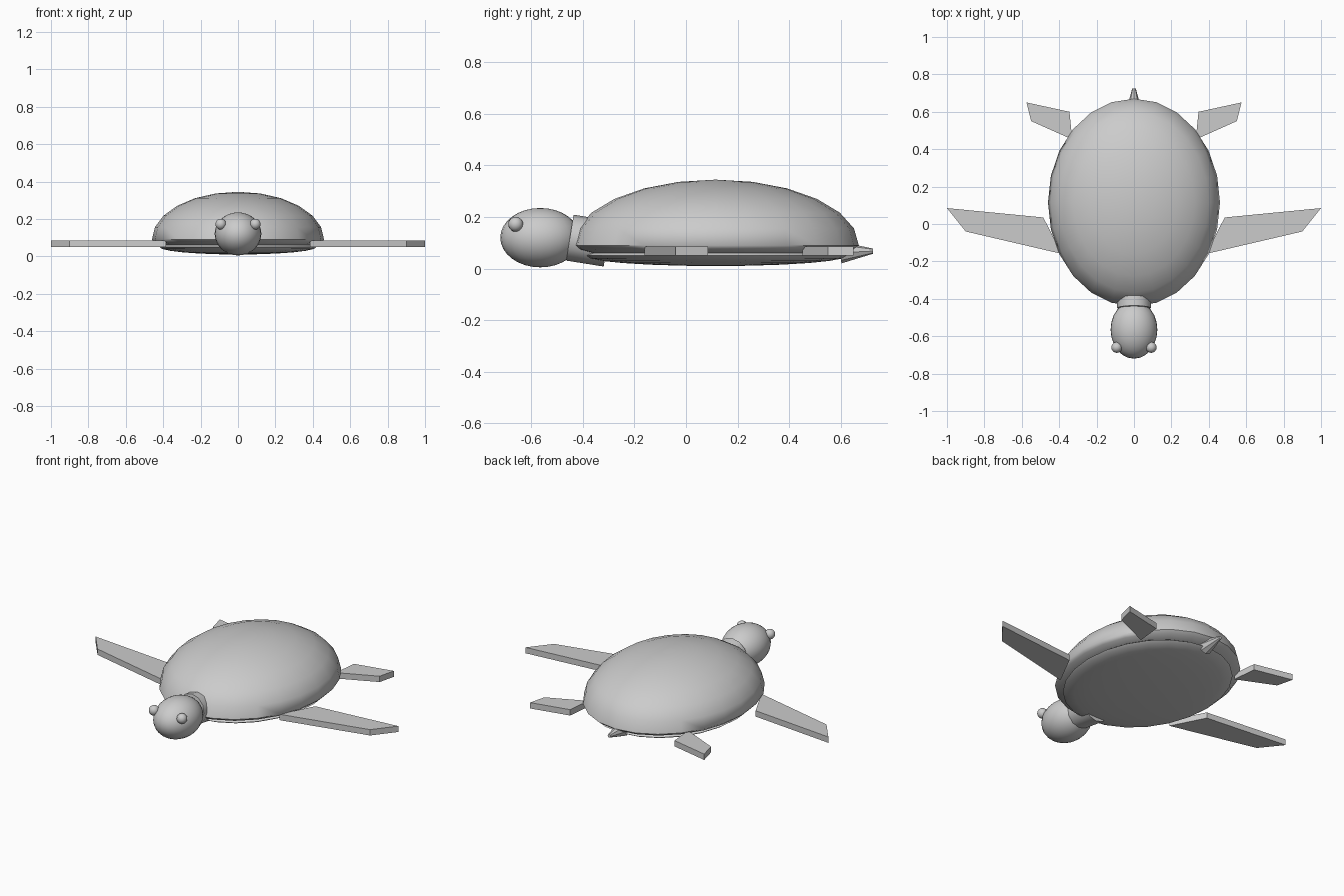
import bpy, bmesh
from math import radians
from mathutils import Vector

if "Cube" in bpy.data.objects:
    bpy.data.objects.remove(bpy.data.objects["Cube"])


def smooth(obj, angle=40):
    bpy.ops.object.select_all(action='DESELECT')
    obj.select_set(True)
    bpy.context.view_layer.objects.active = obj
    bpy.ops.object.shade_smooth_by_angle(angle=radians(angle))


def ellipsoid(name, centre, radii, segments=24, rings=12, under=1.0):
    """UV sphere scaled to radii; its lower half is flattened by 'under'."""
    bpy.ops.mesh.primitive_uv_sphere_add(segments=segments, ring_count=rings, radius=1, location=centre)
    obj = bpy.context.object
    obj.name = name
    for v in obj.data.vertices:
        x, y, z = v.co
        v.co = (x * radii[0], y * radii[1], z * radii[2] * (under if z < 0 else 1))
    smooth(obj, 60)
    return obj


def tapered_tube(name, start, end, r1, r2, sides):
    start, end = Vector(start), Vector(end)
    axis = end - start
    bpy.ops.mesh.primitive_cone_add(vertices=sides, radius1=r1, radius2=r2, depth=axis.length,
                                    location=(start + end) / 2,
                                    rotation=axis.to_track_quat('Z', 'Y').to_euler())
    obj = bpy.context.object
    obj.name = name
    smooth(obj)


def flipper(name, outline, side, z0=0.05, z1=0.085):
    bm = bmesh.new()
    face = bm.faces.new([bm.verts.new((side * x, y, z0)) for x, y in outline])
    top = bmesh.ops.extrude_face_region(bm, geom=[face])['geom']
    bmesh.ops.translate(bm, vec=(0, 0, z1 - z0),
                        verts=[g for g in top if isinstance(g, bmesh.types.BMVert)])
    bmesh.ops.recalc_face_normals(bm, faces=bm.faces)
    mesh = bpy.data.meshes.new(name)
    bm.to_mesh(mesh)
    bm.free()
    bpy.context.collection.objects.link(bpy.data.objects.new(name, mesh))


# Domed shell and shallow belly plate
ellipsoid("shell", (0, 0.115, 0.09), (0.46, 0.555, 0.255), under=0.24)
ellipsoid("belly", (0, 0.115, 0.05), (0.42, 0.51, 0.04))

# Head, neck and tail
ellipsoid("head", (0, -0.565, 0.12), (0.125, 0.155, 0.115), rings=16)
tapered_tube("neck", (0, -0.45, 0.12), (0, -0.305, 0.097), 0.09, 0.09, 12)
tapered_tube("tail", (0, 0.60, 0.062), (0, 0.725, 0.068), 0.042, 0.01, 8)

# Eyes and flippers on both sides
front_outline = [(0.385, -0.16), (0.90, -0.04), (1.0, 0.085), (0.485, 0.035)]
rear_outline = [(0.33, 0.452), (0.55, 0.55), (0.575, 0.65), (0.345, 0.60)]
for label, side in (("right", 1), ("left", -1)):
    ellipsoid(label + "_eye", (side * 0.092, -0.66, 0.172), (0.029, 0.029, 0.029), 16, 10)
    flipper(label + "_front_flipper", front_outline, side)
    flipper(label + "_rear_flipper", rear_outline, side)
